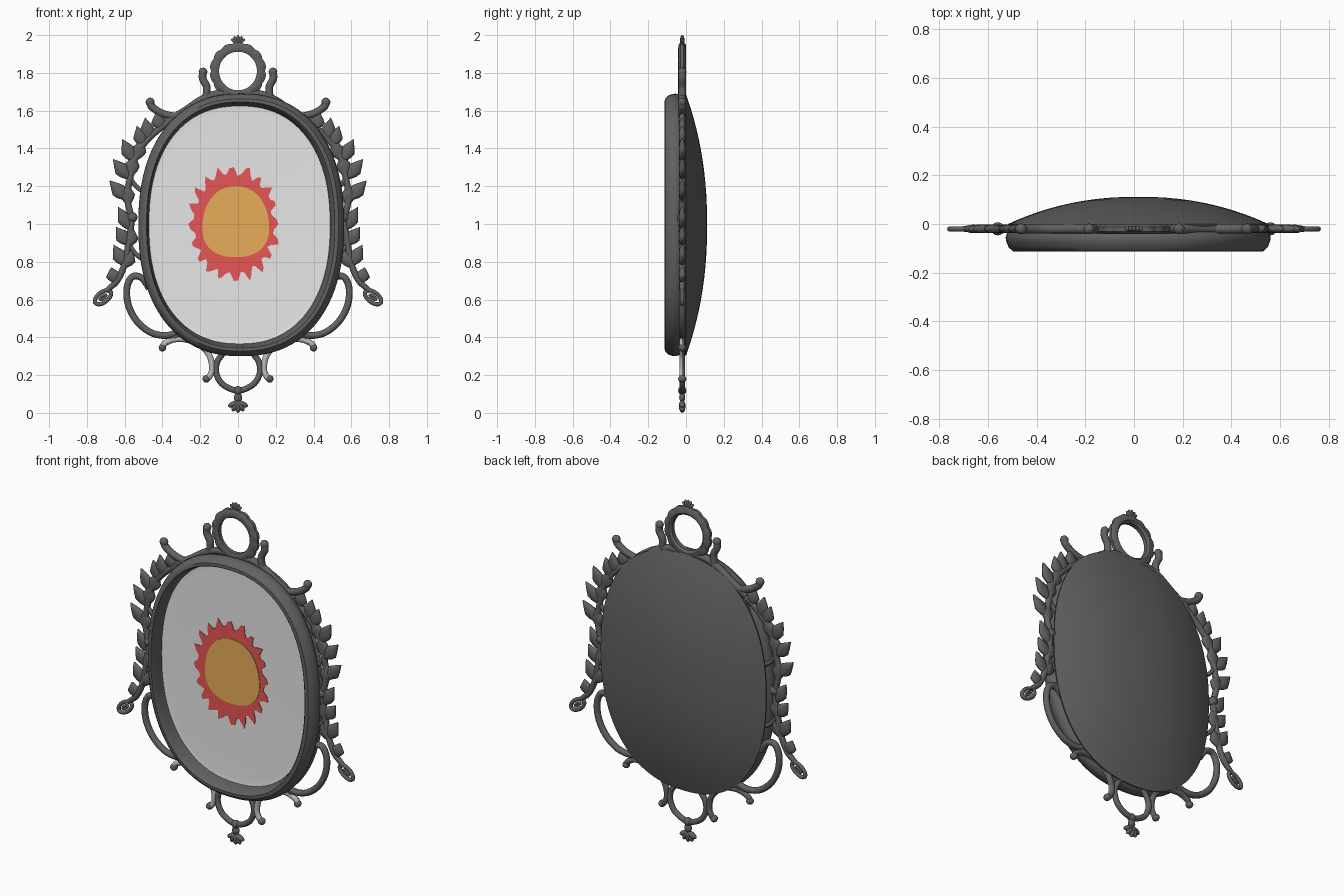
import bpy, bmesh, math, random
from mathutils import Vector

if "Cube" in bpy.data.objects:
    bpy.data.objects.remove(bpy.data.objects["Cube"])

random.seed(4)


def material(name, r, g, b):
    m = bpy.data.materials.new(name)
    m.diffuse_color = (r, g, b, 1)
    m.use_nodes = True
    m.node_tree.nodes["Principled BSDF"].inputs["Base Color"].default_value = m.diffuse_color
    return m


IRON = material("dark iron", 0.12, 0.12, 0.12)
PALE = material("pale worn metal", 0.5, 0.5, 0.5)
GLASS = material("silver glass", 0.8, 0.8, 0.8)
RED = material("red paint", 0.8, 0.09, 0.09)
GOLD = material("gold paint", 0.8, 0.42, 0.1)
Y = -0.02          # plane of the flat ornaments


def finish(bm, name, *mats):
    bmesh.ops.recalc_face_normals(bm, faces=bm.faces)
    me = bpy.data.meshes.new(name)
    bm.to_mesh(me)
    bm.free()
    for m in mats:
        me.materials.append(m)
    ob = bpy.data.objects.new(name, me)
    bpy.context.collection.objects.link(ob)
    return ob


def bridge(bm, a, b):
    n = len(a)
    for i in range(n):
        bm.faces.new((a[i], a[(i + 1) % n], b[(i + 1) % n], b[i]))


def oval(cx, rx, rz, y, power=2.3, cz=0.995, n=96):
    pts = []
    for i in range(n):
        t = 2 * math.pi * i / n
        c, s = math.cos(t), math.sin(t)
        pts.append((cx + rx * math.copysign(abs(c) ** (2 / power), c), y,
                    cz + rz * math.copysign(abs(s) ** (2 / power), s)))
    return pts


def loft(name, loops, mat, closed=False):
    """Skin a row of matching outlines; capped unless closed on itself."""
    bm = bmesh.new()
    rings = [[bm.verts.new(p) for p in l] for l in loops]
    for a, b in zip(rings, rings[1:]):
        bridge(bm, a, b)
    if closed:
        bridge(bm, rings[-1], rings[0])
    else:
        bm.faces.new(rings[0])
        bm.faces.new(rings[-1])
    return finish(bm, name, mat)


def smooth_path(pts, closed, steps=7):
    P = [Vector((x, 0, z)) for x, z in pts]
    n, out = len(P), []
    for i in range(n if closed else n - 1):
        q = [P[(i + k) % n] if closed else P[min(max(i + k, 0), n - 1)] for k in (-1, 0, 1, 2)]
        for j in range(steps):
            t = j / steps
            out.append(0.5 * (2 * q[1] + (q[2] - q[0]) * t
                              + (2 * q[0] - 5 * q[1] + 4 * q[2] - q[3]) * t * t
                              + (3 * q[1] - q[0] - 3 * q[2] + q[3]) * t ** 3))
    return out if closed else out + [P[-1]]


def tube(name, pts, r=0.02, closed=False, ends=(1, 1), ball=(0, 0), pale=False, y=Y):
    """Sweep a round bar along a path in the xz plane, with optional end knobs."""
    path = smooth_path(pts, closed)
    bm, rings, n = bmesh.new(), [], len(path)
    for i, p in enumerate(path):
        a = path[(i - 1) % n] if closed else path[max(i - 1, 0)]
        b = path[(i + 1) % n] if closed else path[min(i + 1, n - 1)]
        d = (b - a).normalized()
        side = Vector((-d.z, 0, d.x))
        f = i / (n - 1)
        w = r if closed else r * min(1, ends[0] + 3 * f, ends[1] + 3 * (1 - f))
        rings.append([bm.verts.new(p + side * w * math.cos(k * math.pi / 5)
                      + Vector((0, y + min(w, 0.02) * math.sin(k * math.pi / 5), 0))) for k in range(10)])
    for a, b in zip(rings, rings[1:]):
        bridge(bm, a, b)
    if closed:
        bridge(bm, rings[-1], rings[0])
    else:
        bm.faces.new(rings[0])
        bm.faces.new(rings[-1])
    ob = finish(bm, name, IRON, PALE)
    if pale:
        for f in ob.data.polygons:
            f.material_index = int(f.normal.y < -0.3)
    for size, p in zip(ball, (path[0], path[-1])):
        if size:
            blob(name + "_knob", p.x, p.z, size, size, 0)
    return ob


def blob(name, x, z, length, width, angle, depth=0.022, point=1.0):
    """Ellipsoid lobe or pointed leaf, lying along angle in the xz plane."""
    bm = bmesh.new()
    bmesh.ops.create_uvsphere(bm, u_segments=12, v_segments=8, radius=1)
    c, s = math.cos(angle), math.sin(angle)
    for v in bm.verts:
        u, d, t = v.co.z, v.co.y, v.co.x
        t *= 1 if point == 1 else (1 - abs(u)) ** (point - 1) * (1.1 - 0.3 * u)
        u, t = u * length, t * width
        v.co = (x + u * c - t * s, Y + d * depth, z + u * s + t * c)
    return finish(bm, name, IRON)


# oval frame moulding, domed back and mirror plate
loft("oval_frame", [oval(cx, rx, rz, y) for cx, rx, rz, y in (
    (0.008, 0.478, 0.628, -0.025), (0.008, 0.485, 0.636, -0.06), (0.012, 0.492, 0.645, -0.105),
    (0.014, 0.498, 0.651, -0.113), (0.017, 0.515, 0.668, -0.112), (0.017, 0.533, 0.685, -0.095),
    (0.017, 0.543, 0.694, -0.07), (0.017, 0.545, 0.695, -0.055), (0.017, 0.538, 0.689, -0.035),
    (0.017, 0.52, 0.672, -0.02), (0.017, 0.50, 0.65, -0.005))], IRON, closed=True)
dome = [(1 - (k / 14) ** 1.6) for k in range(14)]
loft("domed_back", [oval(0.017, 0.52, 0.675, -0.02), oval(0.017, 0.533, 0.69, -0.008)]
     + [oval(0.017, 0.535 * s, 0.692 * s, 0.112 * (1 - s ** 2.2)) for s in dome], IRON)
loft("mirror_glass", [oval(0.008, 0.495, 0.645, -0.022), oval(0.008, 0.495, 0.645, -0.034),
                      oval(0.008, 0.475, 0.625, -0.031), oval(0.008, 0.45, 0.60, -0.03)], GLASS)

# painted splash on the glass: ragged red patch, gold centre
ragged = []
for i, (x, y, z) in enumerate(oval(0, 0.225, 0.285, 0, 2.2, 0, 80)):
    k = (1.07, 1.03, 0.91, 0.92)[i % 4] + random.uniform(-0.04, 0.04)
    ragged.append((-0.022 + x * k, z * k + 1.0))
loft("red_splash", [[(x, y, z) for x, z in ragged] for y in (-0.029, -0.0335)], RED)
egg = [(x * (1.0 - 0.12 * z / 0.19), z) for x, _, z in oval(0, 0.175, 0.188, 0, 2.3, 0, 48)]
loft("gold_centre", [[(x - 0.012, y, z + 1.012) for x, z in egg] for y in (-0.032, -0.037)], GOLD)

# hanging ring with scalloped edge and top finial
outline = []
for i in range(112):
    t = 2 * math.pi * i / 112
    outline.append((math.cos(t), math.sin(t), 0.143 + 0.007 * abs(math.sin(7 * t))))
loft("hanging_ring", [[(c * (o + dr if outer else dr), y, 1.81 + s * (o + dr if outer else dr) * 1.02)
                       for c, s, o in outline] for outer, dr, y in (
    (0, 0.100, -0.012), (0, 0.100, -0.036), (0, 0.112, -0.042), (1, -0.015, -0.040),
    (1, 0, -0.030), (1, 0, -0.012), (1, -0.015, 0.0), (0, 0.112, 0.0))], IRON, closed=True)
for a in (35, 62, 90, 118, 145):
    t = math.radians(a)
    blob("top_finial_lobe", 0.018 * math.cos(t), 1.953 + 0.02 * math.sin(t), 0.027, 0.010, t, 0.012)

# bottom loop and pendant
tube("bottom_loop", [(-0.075, 0.32), (-0.11, 0.27), (-0.115, 0.21), (-0.08, 0.15), (0, 0.118),
                     (0.08, 0.15), (0.115, 0.21), (0.11, 0.27), (0.075, 0.32)], 0.016)
blob("pendant_bead", 0, 0.118, 0.024, 0.024, 0)
blob("pendant_stem", 0, 0.082, 0.026, 0.022, math.pi / 2, 0.016)
for a in (205, 238, 270, 302, 335):
    t = math.radians(a)
    blob("pendant_lobe", 0.026 * math.cos(t), 0.058 + 0.026 * math.sin(t), 0.032, 0.015, t, 0.017)

# leaf positions on the right: base x, base z, angle in degrees, length
LEAVES = [(0.41, 1.50, 75, 0.09), (0.47, 1.44, 80, 0.12), (0.50, 1.41, 72, 0.11), (0.55, 1.33, 62, 0.13),
          (0.54, 1.34, 108, 0.11), (0.575, 1.24, 50, 0.13), (0.57, 1.25, 100, 0.12), (0.59, 1.13, 48, 0.13),
          (0.58, 1.10, 85, 0.11), (0.57, 0.97, 62, 0.13), (0.58, 0.89, 55, 0.11), (0.575, 0.88, 100, 0.1),
          (0.60, 0.78, 62, 0.12), (0.60, 0.77, 115, 0.10), (0.65, 0.69, 75, 0.08)]

for side, s in (("left", -1), ("right", 1)):
    def bar(name, pts, *args, **kw):
        return tube(side + "_" + name, [(s * x, z) for x, z in pts], *args, **kw)

    # scrolls beside the hanging ring
    bar("top_scroll", [(0.185, 1.805), (0.187, 1.77), (0.165, 1.72), (0.18, 1.65), (0.24, 1.595), (0.32, 1.57),
                       (0.40, 1.585), (0.455, 1.62), (0.465, 1.645)], 0.02, ball=(0.023, 0.024))
    bar("top_brace", [(0.0, 1.685), (0.10, 1.69), (0.19, 1.66), (0.28, 1.60), (0.38, 1.54)], 0.02)
    bar("shoulder_loop", [(0.33, 1.57), (0.375, 1.54), (0.37, 1.49), (0.39, 1.45)], 0.016)

    # leafy branch down the side
    bar("branch", [(0.34, 1.56), (0.45, 1.475), (0.53, 1.38), (0.565, 1.27), (0.585, 1.14), (0.565, 1.02),
                   (0.58, 0.90), (0.60, 0.79), (0.64, 0.70), (0.70, 0.645)], 0.017, ends=(1, 0.7))
    for x, z, a, length in LEAVES:
        t = math.radians(a)
        h = length / 2
        t = t if s > 0 else math.pi - t
        blob(side + "_leaf", s * x + h * math.cos(t), z + h * math.sin(t), h * 1.1, 0.036, t, 0.018, 1.5)
    blob(side + "_branch_knob", s * 0.56, 1.035, 0.028, 0.028, 0, 0.027)
    for z in (1.22, 0.86):
        bar("branch_tie", [(0.50, z - 0.05), (0.54, z - 0.02), (0.575, z + 0.03)], 0.012)

    # looped tip of the branch
    for name, la, lb, r in (("tip_loop", 0.05, 0.027, 0.011), ("tip_inner", 0.02, 0.007, 0.007)):
        c, q = math.cos(-0.65), math.sin(-0.65)
        bar(name, [(0.715 + la * math.cos(t) * c - lb * math.sin(t) * q,
                    0.612 + la * math.cos(t) * q + lb * math.sin(t) * c)
                   for t in [k * math.pi / 4 for k in range(8)]], r, closed=True)

    # lower C scroll
    bar("lower_scroll", [(0.47, 0.66), (0.51, 0.715), (0.56, 0.72), (0.588, 0.66), (0.58, 0.57), (0.535, 0.485),
                         (0.46, 0.425), (0.38, 0.41), (0.31, 0.43)], 0.018)

    # bottom S scroll, pale on the front
    bar("bottom_scroll", [(0.40, 0.345), (0.385, 0.37), (0.33, 0.39), (0.26, 0.385), (0.195, 0.355), (0.15, 0.30),
                          (0.137, 0.235), (0.15, 0.195), (0.168, 0.18)], 0.016, ball=(0.02, 0.02), pale=True)
    bar("bottom_link", [(0.38, 0.37), (0.32, 0.41), (0.27, 0.42)], 0.015)

# smooth shading that keeps hard edges
for ob in bpy.data.objects:
    ob.select_set(True)
    bpy.context.view_layer.objects.active = ob
bpy.ops.object.shade_smooth_by_angle(angle=math.radians(40))
